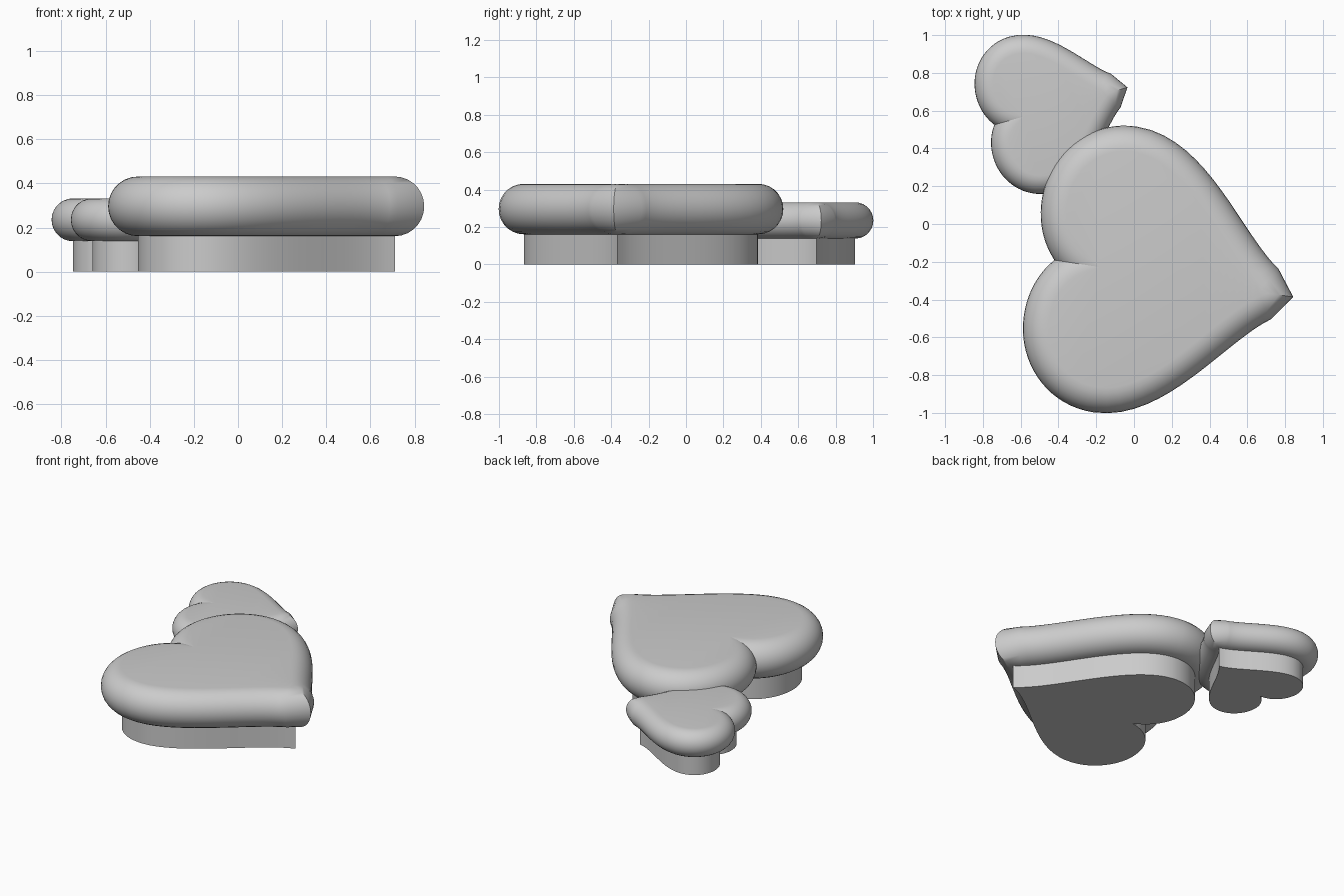
import bpy
import bmesh
from math import sin, cos, pi, radians
from mathutils import Vector

cube = bpy.data.objects.get("Cube")
if cube:
    bpy.data.objects.remove(cube, do_unlink=True)

grey = bpy.data.materials.new("plain_grey")
grey.use_nodes = True
grey.diffuse_color = (0.6, 0.6, 0.6, 1)
grey.node_tree.nodes["Principled BSDF"].inputs["Base Color"].default_value = (0.6, 0.6, 0.6, 1)

# Half a heart as bezier spans, from the pinched tip round one lobe to the notch
SPANS = [
    [(0, 0), (0.24, 0.12), (0.5, 0.63), (0.82, 0.63)],
    [(0.82, 0.63), (1.0, 0.63), (1.125, 0.48), (1.125, 0.31)],
    [(1.125, 0.31), (1.125, 0.15), (1.03, 0.04), (0.9, 0)],
]
STEPS = 18


def half_heart():
    """Points along half the heart, each with its outward direction."""
    out = [(Vector((0, 0)), Vector((-1, 0)))]
    for span in SPANS:
        a, b, c, d = (Vector(p) for p in span)
        for i in range(1, STEPS + 1):
            t = i / STEPS
            s = 1 - t
            p = a * s**3 + b * 3 * s * s * t + c * 3 * s * t * t + d * t**3
            tan = (b - a) * s * s + (c - b) * 2 * s * t + (d - c) * t * t
            out.append((p, Vector((-tan.y, tan.x)).normalized()))
    return out


def full_heart():
    half = half_heart()
    flip = Vector((1, -1))
    return half + [(p * flip, n * flip) for p, n in reversed(half[1:])]


def build(name, tip, angle, scale, levels):
    """Stack heart outlines; each level is (outward offset, height)."""
    back = Vector((-cos(angle), -sin(angle)))
    side = Vector((-sin(angle), cos(angle)))
    outline = full_heart()
    bm = bmesh.new()
    rings = []
    for offset, z in levels:
        ring = []
        for p, n in outline:
            q = p * scale + n * offset
            w = Vector(tip) + back * q.x + side * q.y
            ring.append(bm.verts.new((w.x, w.y, z)))
        rings.append(ring)
    count = len(outline)
    for low, high in zip(rings, rings[1:]):
        for i in range(count):
            j = (i + 1) % count
            bm.faces.new((low[i], low[j], high[j], high[i]))
    bm.faces.new(rings[0])
    bm.faces.new(rings[-1])
    bmesh.ops.remove_doubles(bm, verts=bm.verts, dist=0.0001)
    bmesh.ops.recalc_face_normals(bm, faces=bm.faces)
    mesh = bpy.data.meshes.new(name)
    bm.to_mesh(mesh)
    bm.free()
    mesh.materials.append(grey)
    obj = bpy.data.objects.new(name, mesh)
    bpy.context.collection.objects.link(obj)
    bpy.ops.object.select_all(action="DESELECT")
    obj.select_set(True)
    bpy.context.view_layer.objects.active = obj
    bpy.ops.object.shade_smooth_by_angle(angle=radians(35))


def heart(name, tip, angle, scale, radius, middle):
    # Rounded cushion on top
    arc = [i * pi / 14 for i in range(15)]
    build(name + "_cushion", tip, angle, scale,
          [(radius * sin(t), middle - radius * cos(t)) for t in arc])
    # Straight-walled base underneath
    build(name + "_base", tip, angle, scale, [(0, 0), (0, middle)])


heart("large_heart", (0.71, -0.366), radians(-8.8), 1.0, 0.135, 0.296)
heart("small_heart", (-0.128, 0.697), radians(15.7), 0.525, 0.097, 0.235)
